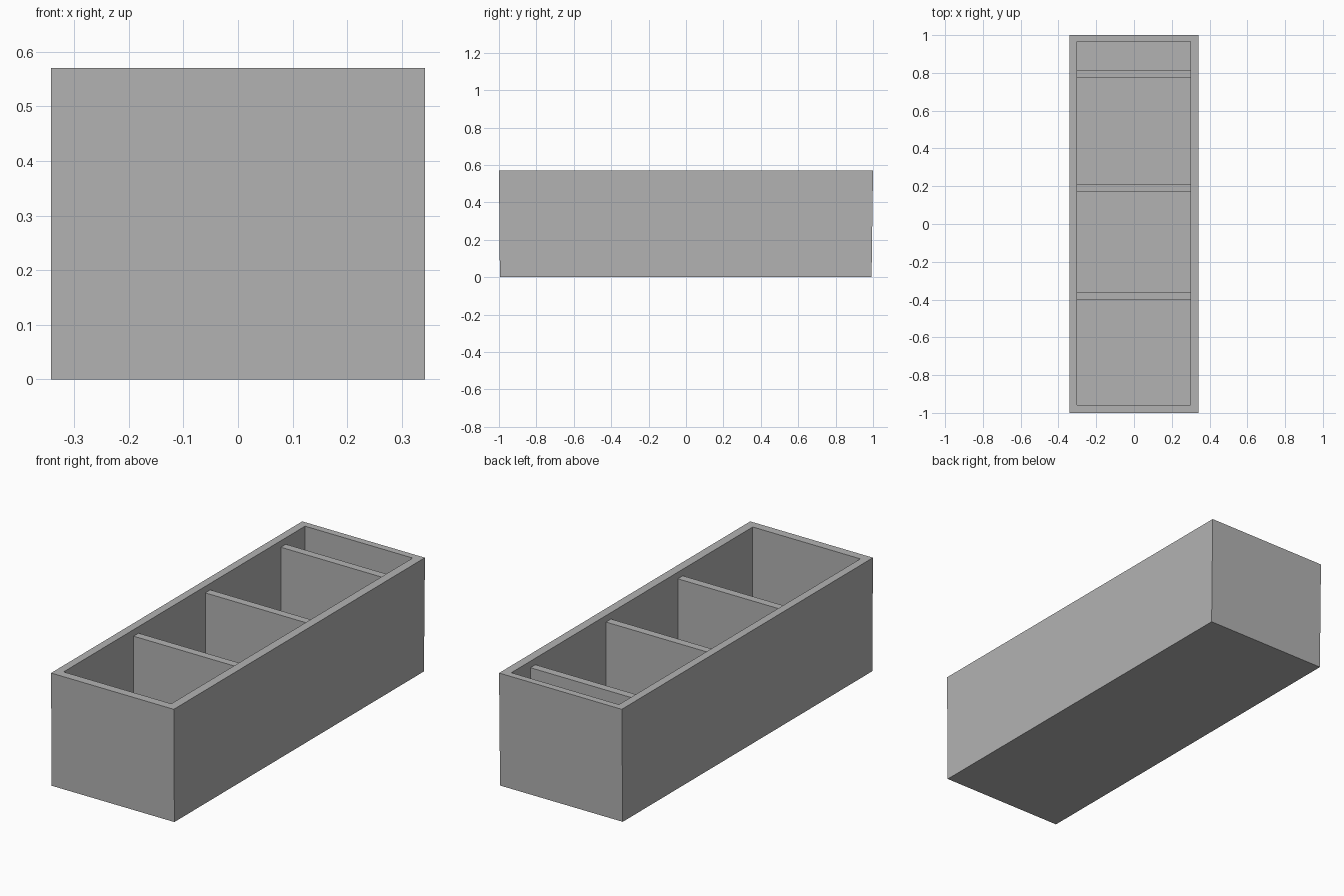
import bpy
import bmesh

default = bpy.data.objects.get("Cube")
if default:
    bpy.data.objects.remove(default, do_unlink=True)

grey = bpy.data.materials.new("plain grey")
grey.use_nodes = True
colour = (0.45, 0.45, 0.45, 1)
grey.diffuse_color = colour
grey.node_tree.nodes["Principled BSDF"].inputs["Base Color"].default_value = colour

HEIGHT, HALF_WIDTH, FLOOR = 0.57, 0.342, 0.04
LEFT, RIGHT = 0.298, -0.302      # inner side walls
FRONT, BACK = -0.957, 0.965      # inner end walls
DIVIDER_TOP = 0.537


def make_object(name, bm):
    bmesh.ops.recalc_face_normals(bm, faces=bm.faces)
    mesh = bpy.data.meshes.new(name)
    bm.to_mesh(mesh)
    bm.free()
    mesh.materials.append(grey)
    obj = bpy.data.objects.new(name, mesh)
    bpy.context.collection.objects.link(obj)
    return obj


def ring(bm, x0, x1, y0, y1, z):
    return [bm.verts.new((x, y, z))
            for x, y in ((x0, y0), (x1, y0), (x1, y1), (x0, y1))]


# Open box: outer walls (ends taper slightly downward), rim, inner walls, floor
bm = bmesh.new()
rings = [
    ring(bm, -HALF_WIDTH, HALF_WIDTH, -0.995, 0.992, 0),
    ring(bm, -HALF_WIDTH, HALF_WIDTH, -1, 1, HEIGHT),
    ring(bm, RIGHT, LEFT, FRONT, BACK, HEIGHT),
    ring(bm, RIGHT, LEFT, FRONT, BACK, FLOOR),
]
for low, high in zip(rings, rings[1:]):
    for i in range(4):
        j = (i + 1) % 4
        bm.faces.new((low[i], low[j], high[j], high[i]))
bm.faces.new(rings[0])
bm.faces.new(rings[-1])
make_object("box", bm)

# Cross dividers, slightly lower than the rim
for name, y in (("front", -0.38), ("middle", 0.191), ("back", 0.793)):
    bm = bmesh.new()
    bmesh.ops.create_cube(bm, size=1)
    bmesh.ops.scale(bm, vec=(LEFT - RIGHT, 0.04, DIVIDER_TOP - FLOOR), verts=bm.verts)
    divider = make_object(name + "_divider", bm)
    divider.location = ((LEFT + RIGHT) / 2, y, (DIVIDER_TOP + FLOOR) / 2)
